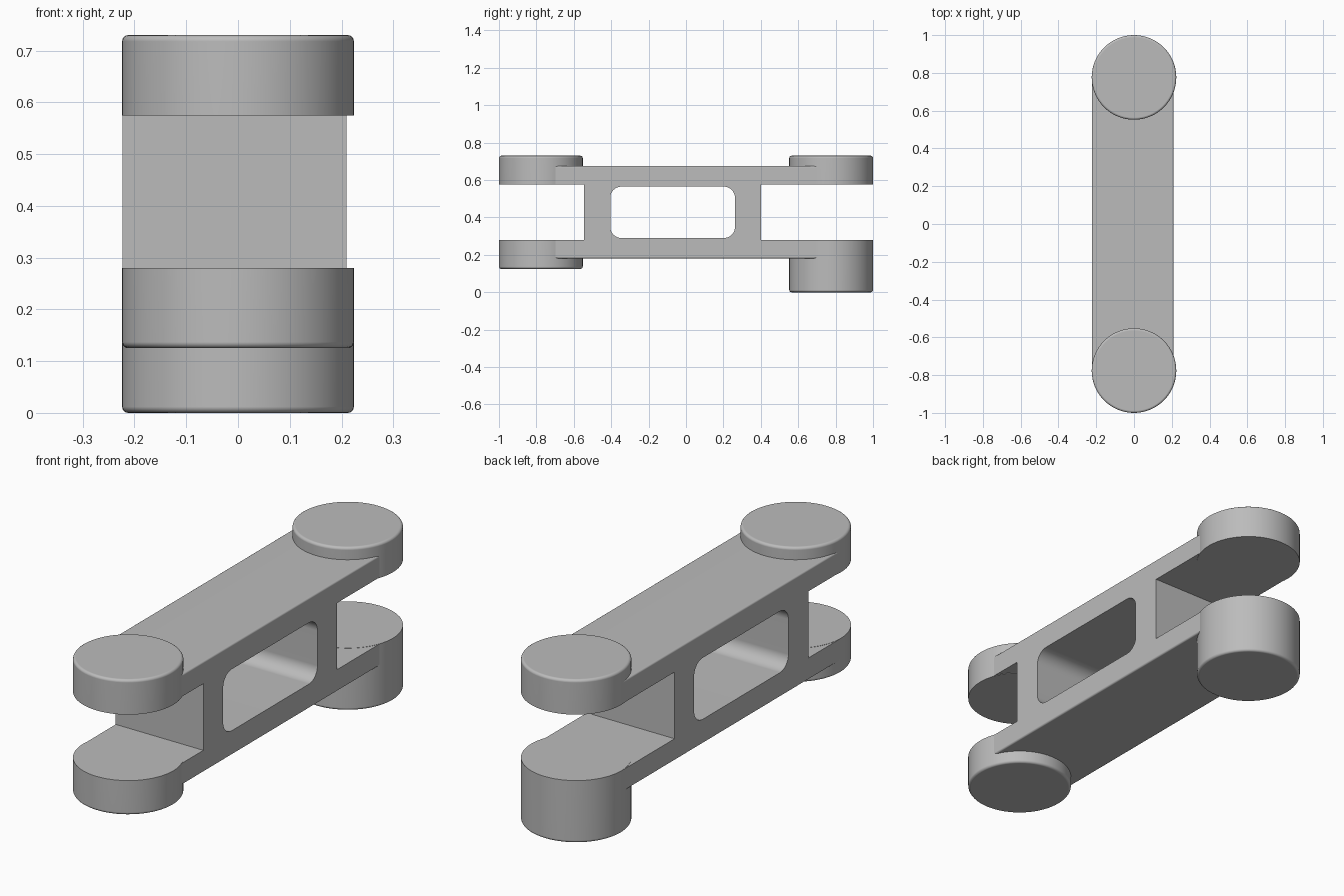
import bpy
import bmesh
import math
from mathutils import Matrix

cube = bpy.data.objects.get("Cube")
if cube:
    bpy.data.objects.remove(cube, do_unlink=True)

grey = bpy.data.materials.new("plain grey")
grey.use_nodes = True
grey.diffuse_color = (0.5, 0.5, 0.5, 1)
grey.node_tree.nodes["Principled BSDF"].inputs["Base Color"].default_value = (0.5, 0.5, 0.5, 1)

LEFT, RIGHT = -0.2235, 0.21      # width of the link body
END, RADIUS = 0.776, 0.224       # pad centre and radius
ROUND = 0.012


def add_object(name, bm):
    bmesh.ops.recalc_face_normals(bm, faces=bm.faces)
    mesh = bpy.data.meshes.new(name)
    bm.to_mesh(mesh)
    bm.free()
    mesh.materials.append(grey)
    obj = bpy.data.objects.new(name, mesh)
    bpy.context.collection.objects.link(obj)
    return obj


def activate(obj):
    bpy.ops.object.select_all(action="DESELECT")
    obj.select_set(True)
    bpy.context.view_layer.objects.active = obj


def finish(obj):
    activate(obj)
    bpy.ops.object.shade_smooth_by_angle(angle=math.radians(35))
    obj.modifiers.new("Even shading", "WEIGHTED_NORMAL").keep_sharp = True


def extrude_profile(points, x0, x1):
    """Side profile of (y, z) points, extruded across the width."""
    bm = bmesh.new()
    face = bm.faces.new([bm.verts.new((x0, y, z)) for y, z in points])
    new = bmesh.ops.extrude_face_region(bm, geom=[face])["geom"]
    verts = [v for v in new if isinstance(v, bmesh.types.BMVert)]
    bmesh.ops.translate(bm, verts=verts, vec=(x1 - x0, 0, 0))
    return bm


def round_edges(bm, edges, size, segments=4):
    bmesh.ops.bevel(bm, geom=edges, offset=size, segments=segments,
                    profile=0.5, affect="EDGES", clamp_overlap=True)


# Link body: two long plates joined by a central web
z0, z1, z2, z3 = 0.181, 0.279, 0.577, 0.675
front, back = -0.545, 0.40
bm = extrude_profile([(-END, z0), (END, z0), (END, z1), (back, z1), (back, z2),
                      (END, z2), (END, z3), (-END, z3), (-END, z2),
                      (front, z2), (front, z1), (-END, z1)], LEFT, RIGHT)
outer = [e for e in bm.edges
         if abs(e.verts[0].co.y - e.verts[1].co.y) > END
         and all(min(abs(v.co.z - z0), abs(v.co.z - z3)) < 1e-4 for v in e.verts)]
round_edges(bm, outer, 0.008)
body = add_object("link_body", bm)

# Rounded window cut through the web
bm = extrude_profile([(-0.405, 0.29), (0.262, 0.29), (0.262, 0.565), (-0.405, 0.565)], -0.4, 0.4)
round_edges(bm, [e for e in bm.edges if abs(e.verts[0].co.x - e.verts[1].co.x) > 0.5], 0.06, 8)
cutter = add_object("window_cutter", bm)
cutter.hide_render = True
cut = body.modifiers.new("Window", "BOOLEAN")
cut.operation = "DIFFERENCE"
cut.solver = "EXACT"
cut.object = cutter
activate(body)
bpy.ops.object.modifier_apply(modifier=cut.name)
bpy.data.objects.remove(cutter, do_unlink=True)
finish(body)


# Round end pads, softened on the outward rim only
def pad(name, y, bottom, top, rim):
    bm = bmesh.new()
    bmesh.ops.create_cone(bm, cap_ends=True, segments=64, radius1=RADIUS, radius2=RADIUS,
                          depth=top - bottom, matrix=Matrix.Translation((0, y, (top + bottom) / 2)))
    round_edges(bm, [e for e in bm.edges if all(abs(v.co.z - rim) < 1e-4 for v in e.verts)], ROUND)
    finish(add_object(name, bm))


for side, y, low in (("front", -END, 0.125), ("back", END, 0)):
    pad(side + "_upper_pad", y, 0.575, 0.73, 0.73)
    pad(side + "_lower_pad", y, low, 0.28, low)
